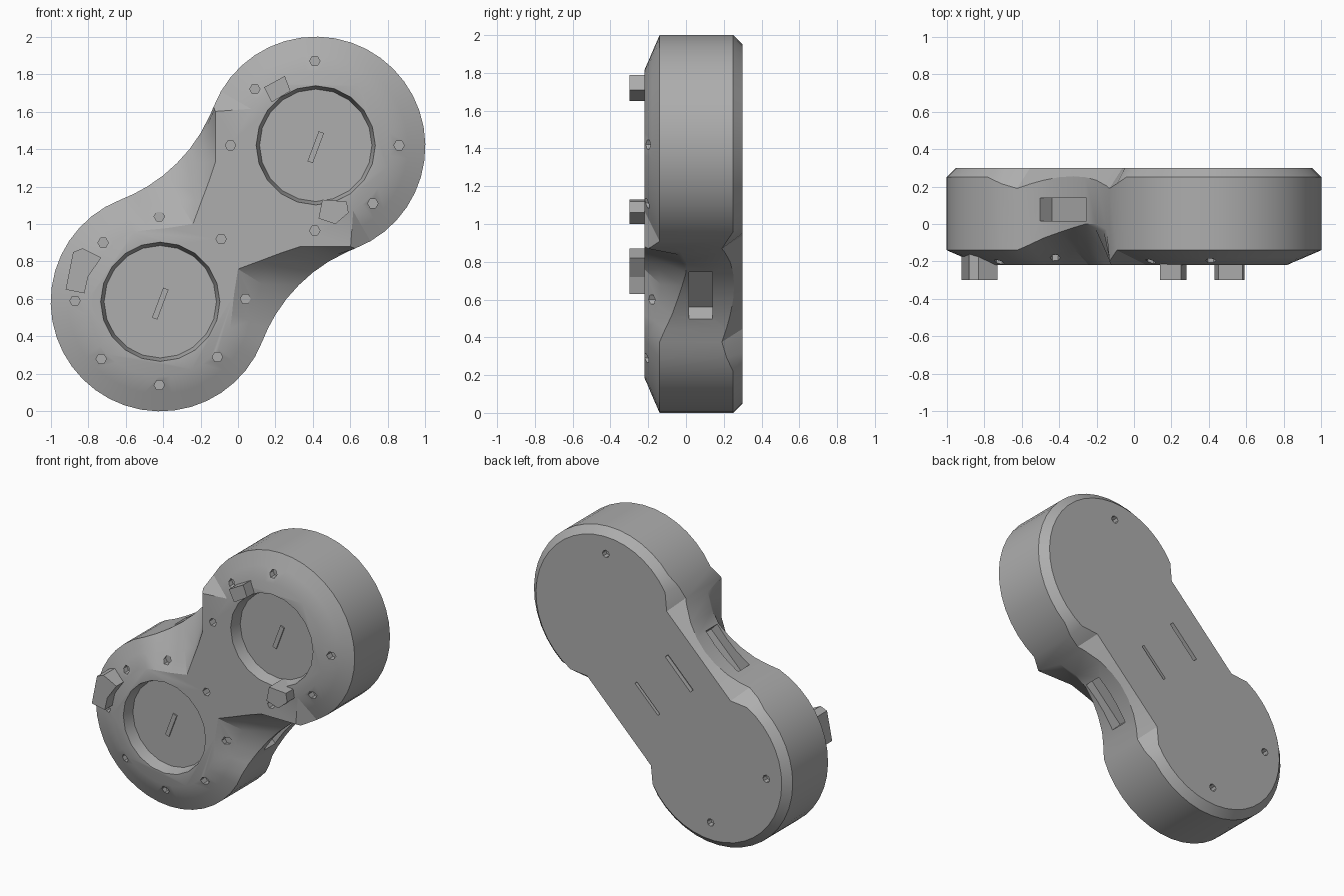
import bpy, bmesh, math

if "Cube" in bpy.data.objects:
    bpy.data.objects.remove(bpy.data.objects["Cube"])

R2 = math.sqrt(2)
LOBE, RAD, FLAT = 0.587, 0.585, 0.40          # lobe centre along axis, radius, flat front radius

grey = bpy.data.materials.new("casing grey")
grey.diffuse_color = (0.42, 0.42, 0.42, 1)
grey.use_nodes = True
grey.node_tree.nodes["Principled BSDF"].inputs["Base Color"].default_value = grey.diffuse_color


def to_xz(u, v):
    """Diagonal axis coordinates to x, z."""
    return (u - v) / R2, 1 + (u + v) / R2


def polar(cx, r, deg):
    a = math.radians(deg)
    return cx + r * math.cos(a), r * math.sin(a)


def finish(bm, name):
    bmesh.ops.recalc_face_normals(bm, faces=bm.faces)
    me = bpy.data.meshes.new(name)
    bm.to_mesh(me)
    bm.free()
    me.materials.append(grey)
    ob = bpy.data.objects.new(name, me)
    bpy.context.collection.objects.link(ob)
    return ob


def prism(bm, pts, y0, y1, pts_back=None):
    """Closed prism along y between two outlines given in x, z."""
    a = [bm.verts.new((x, y0, z)) for x, z in pts]
    b = [bm.verts.new((x, y1, z)) for x, z in (pts_back or pts)]
    n = len(a)
    faces = [bm.faces.new(a), bm.faces.new(b[::-1])]
    faces += [bm.faces.new((a[i], b[i], b[(i + 1) % n], a[(i + 1) % n])) for i in range(n)]
    bmesh.ops.recalc_face_normals(bm, faces=faces)


def disc(x, z, r, n):
    return [(x + r * math.cos(2 * math.pi * i / n), z + r * math.sin(2 * math.pi * i / n))
            for i in range(n)]


def bar(x0, z0, x1, z1, w):
    """Thin rectangle between two points."""
    d = math.hypot(x1 - x0, z1 - z0)
    nx, nz = -(z1 - z0) / d * w / 2, (x1 - x0) / d * w / 2
    return [(x0 + nx, z0 + nz), (x1 + nx, z1 + nz), (x1 - nx, z1 - nz), (x0 - nx, z0 - nz)]


def row(outer, front, y_front, back, y_back, mid=None):
    """One cross-section as (u, v, y) points from front face to back face."""
    mid = mid or ((outer[0] + front[0]) / 2, (outer[1] + front[1]) / 2, (y_front - 0.22) / 2)
    return [(*front, -0.22), mid, (*outer, y_front), (*outer, y_back), (*back, 0.30)]


def lobe_rows(cx, start, end):
    out = []
    for i in range(13):
        d = start + i * (end - start) / 12
        near_waist = (start == 0 and i == 12) or (start > 0 and i == 0)
        out.append(row(polar(cx, RAD, d), polar(cx, FLAT, d), -0.14,
                       polar(cx, RAD - 0.05, d), 0.215 if near_waist else 0.25))
    return out


rows = lobe_rows(LOBE, 0, 105)                 # upper lobe
# waist with a scooped front: outer u, front inner u, v, front y, foot of the step
for u, iu, iv, y, mid in [(0.349, 0.34, 0.51, -0.20, None), (0.31, 0.25, 0.42, -0.03, (0.26, 0.49, -0.04)),
                          (0.2, 0.15, 0.32, 0.0, (0.17, 0.465, -0.02)),
                          (0.1, 0.05, 0.27, 0.0, (0.07, 0.385, -0.075)),
                          (0.0, -0.05, 0.225, -0.02, (-0.05, 0.283, -0.145)),
                          (-0.1, -0.17, 0.17, -0.045, None), (-0.2, -0.28, 0.25, -0.075, None),
                          (-0.28, -0.36, 0.315, -0.11, None), (-0.349, -0.424, 0.365, -0.14, None)]:
    v = 1.317 - math.sqrt(0.857 ** 2 - u * u)
    rows.append(row((u, v), (iu, iv), y, (u, 0.435), 0.255 - 0.065 * (u / 0.349) ** 2, mid))
rows += lobe_rows(-LOBE, 75, 180)              # lower lobe

# Mirror the half section across the diagonal axis
rows += [[(u, -v, y) for u, v, y in r] for r in rows[-2:0:-1]]

# Casing: loops joined by quads and capped
bm = bmesh.new()
loops = [[], [], [], [], []]
for r in rows:
    for loop, (u, v, y) in zip(loops, r):
        x, z = to_xz(u, v)
        loop.append(bm.verts.new((x, y, z)))
n = len(rows)
for a, b in zip(loops, loops[1:]):
    for i in range(n):
        j = (i + 1) % n
        bm.faces.new((a[i], a[j], b[j], b[i]))
bm.faces.new(loops[0])
bm.faces.new(loops[-1][::-1])
casing = finish(bm, "casing")

# Cutter for wells, screw holes, slots and side ports
bm = bmesh.new()
wells = [(0.415, 1.42), (-0.415, 0.585)]
for x, z in wells:
    prism(bm, disc(x, z, 0.325, 20), -0.25, -0.14, disc(x, z, 0.30, 20))
for x, z in [(-0.04, 1.42), (0.86, 1.42), (0.72, 1.11), (-0.09, 0.92), (0.04, 0.6), (-0.11, 0.29),
             (-0.42, 0.14), (-0.73, 0.28), (-0.72, 0.9), (-0.87, 0.59), (0.41, 1.87), (0.41, 0.965),
             (-0.42, 1.04), (0.09, 1.72)]:
    prism(bm, disc(x, z, 0.028, 6), -0.3, -0.16)
for x, z in [(0.41, 1.83), (-0.83, 0.59), (-0.40, 0.17)]:
    prism(bm, disc(x, z, 0.026, 8), 0.26, 0.35)
prism(bm, bar(*to_xz(0.13, 0.215), *to_xz(-0.145, 0.215), 0.03), 0.27, 0.35)
prism(bm, bar(*to_xz(0.12, -0.13), *to_xz(-0.13, -0.13), 0.02), 0.27, 0.35)
for s in (1, -1):
    port = [to_xz(u, s * v) for u, v in ((-0.22, 0.40), (0.11, 0.40), (0.11, 0.62), (-0.22, 0.62))]
    prism(bm, port, 0.015, 0.14)
cutter = finish(bm, "cutter")
cutter.hide_render = True

mod = casing.modifiers.new("cuts", "BOOLEAN")
mod.operation, mod.solver, mod.object = "DIFFERENCE", "EXACT", cutter
bpy.context.view_layer.objects.active = casing
casing.select_set(True)
bpy.ops.object.modifier_apply(modifier=mod.name)
bpy.data.objects.remove(cutter)
bpy.ops.object.shade_smooth_by_angle(angle=math.radians(25))

# Raised front buttons
buttons = {
    "long_button": [(-0.92, 0.65), (-0.88, 0.85), (-0.83, 0.87), (-0.73, 0.82), (-0.80, 0.72), (-0.82, 0.63)],
    "upper_button": [(0.14, 1.73), (0.25, 1.79), (0.28, 1.71), (0.18, 1.65)],
    "lower_button": [(0.43, 1.03), (0.45, 1.13), (0.58, 1.12), (0.59, 1.06), (0.52, 1.0)],
}
for name, pts in buttons.items():
    bm = bmesh.new()
    prism(bm, pts, -0.30, -0.15)
    finish(bm, name)

# Thin pointer marks on the well floors
for k, (x, z) in enumerate(wells):
    bm = bmesh.new()
    prism(bm, bar(x - 0.03, z - 0.09, x + 0.03, z + 0.07, 0.03), -0.149, -0.139)
    finish(bm, "well_pointer_%d" % (k + 1))
